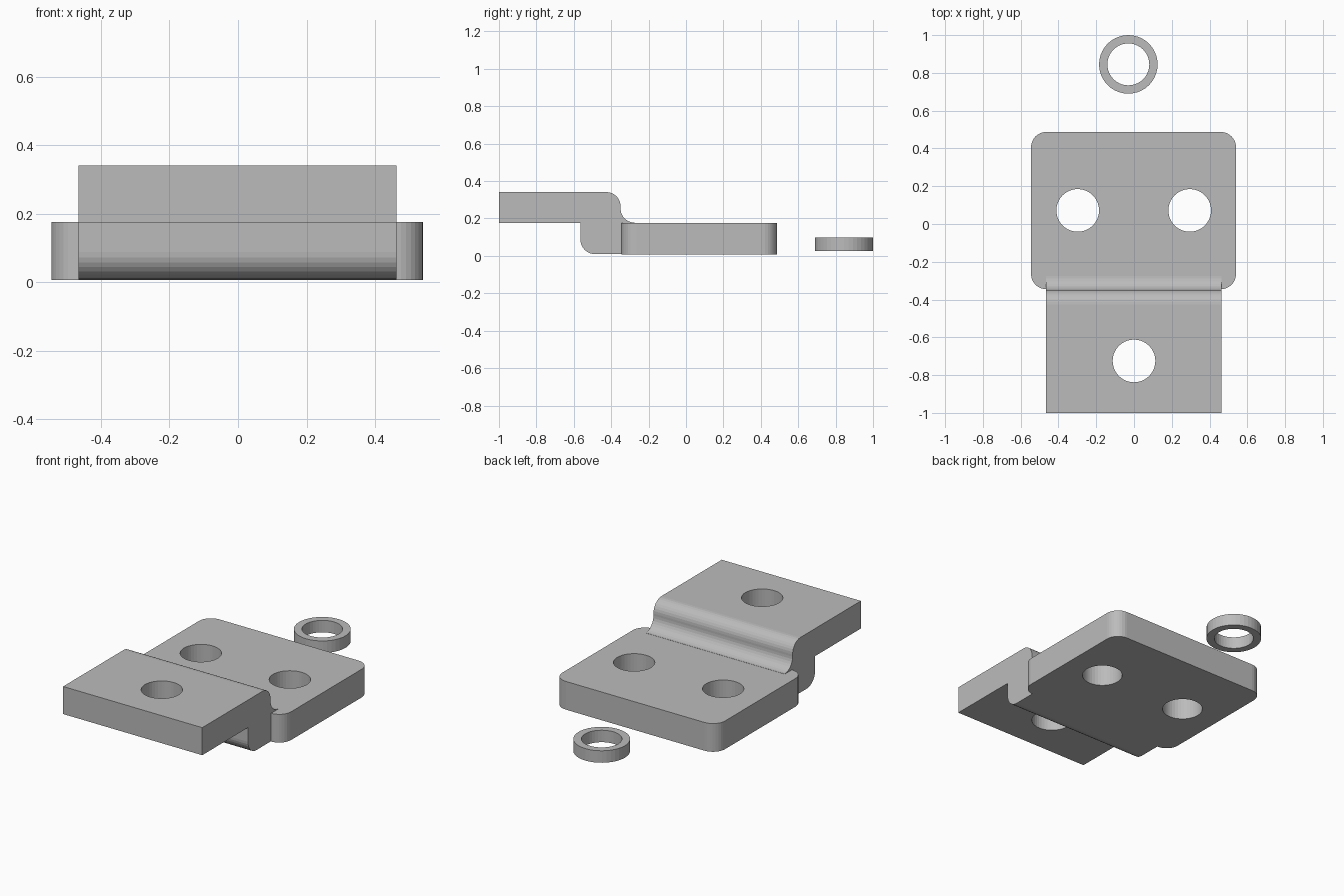
import bpy, bmesh
from math import pi, cos, sin
from mathutils import Vector

cube = bpy.data.objects.get("Cube")
if cube:
    bpy.data.objects.remove(cube, do_unlink=True)

GREY = (0.5, 0.5, 0.5, 1)
steel = bpy.data.materials.new("grey steel")
steel.use_nodes = True
steel.diffuse_color = GREY
steel.node_tree.nodes["Principled BSDF"].inputs["Base Color"].default_value = GREY


def arc(cx, cy, rx, ry, start, end, steps=8):
    """Points along an elliptical arc, angles in quarter turns."""
    angles = [(start + (end - start) * i / steps) * pi / 2 for i in range(steps + 1)]
    return [(cx + rx * cos(a), cy + ry * sin(a)) for a in angles]


def extrude(name, points, depth):
    """Solid from a closed outline of 3D points, swept along depth."""
    bm = bmesh.new()
    face = bm.faces.new([bm.verts.new(p) for p in points])
    swept = bmesh.ops.extrude_face_region(bm, geom=[face])["geom"]
    bmesh.ops.translate(bm, vec=Vector(depth),
                        verts=[v for v in swept if isinstance(v, bmesh.types.BMVert)])
    bmesh.ops.recalc_face_normals(bm, faces=bm.faces)
    mesh = bpy.data.meshes.new(name)
    bm.to_mesh(mesh)
    bm.free()
    mesh.materials.append(steel)
    obj = bpy.data.objects.new(name, mesh)
    bpy.context.collection.objects.link(obj)
    return obj


def cylinder(name, x, y, radius, low, high):
    outline = arc(x, y, radius, radius, 0, 4, 40)[:-1]
    return extrude(name, [(px, py, low) for px, py in outline], (0, 0, high - low))


def combine(target, tool, operation):
    """Apply a boolean and discard its tool."""
    mod = target.modifiers.new(operation.lower(), 'BOOLEAN')
    mod.operation, mod.solver, mod.object = operation, 'EXACT', tool
    bpy.context.view_layer.objects.active = target
    bpy.ops.object.modifier_apply(modifier=mod.name)
    bpy.data.objects.remove(tool, do_unlink=True)


# Base plate with rounded corners
left, right, front, back, r = -0.545, 0.54, -0.345, 0.487, 0.08
corners = [(right - r, back - r), (left + r, back - r),
           (left + r, front + r), (right - r, front + r)]
outline = [p for i, (x, y) in enumerate(corners) for p in arc(x, y, r, r, i, i + 1)]
bracket = extrude("mounting_bracket", [(x, y, 0.007) for x, y in outline], (0, 0, 0.17))

# Stepped tongue: side profile with rounded bends
profile = [(-1, 0.175), (-1, 0.341)]
profile += arc(-0.425, 0.266, 0.075, 0.075, 1, 0)
profile += arc(-0.275, 0.253, 0.075, 0.075, 2, 3)
profile += [(-0.275, 0.1), (-0.3, 0.009)]
profile += arc(-0.485, 0.089, 0.08, 0.08, 3, 2)
profile += [(-0.565, 0.175)]
tongue = extrude("tongue", [(-0.465, y, z) for y, z in profile], (0.927, 0, 0))
combine(bracket, tongue, 'UNION')

# Bolt holes
for x, y in ((-0.298, 0.072), (0.295, 0.072), (0, -0.725)):
    combine(bracket, cylinder("hole_cutter", x, y, 0.113, -0.2, 0.6), 'DIFFERENCE')

# Loose spacer ring behind the plate
ring = cylinder("spacer_ring", -0.03, 0.845, 0.155, 0.027, 0.099)
combine(ring, cylinder("ring_cutter", -0.03, 0.845, 0.111, -0.2, 0.6), 'DIFFERENCE')
